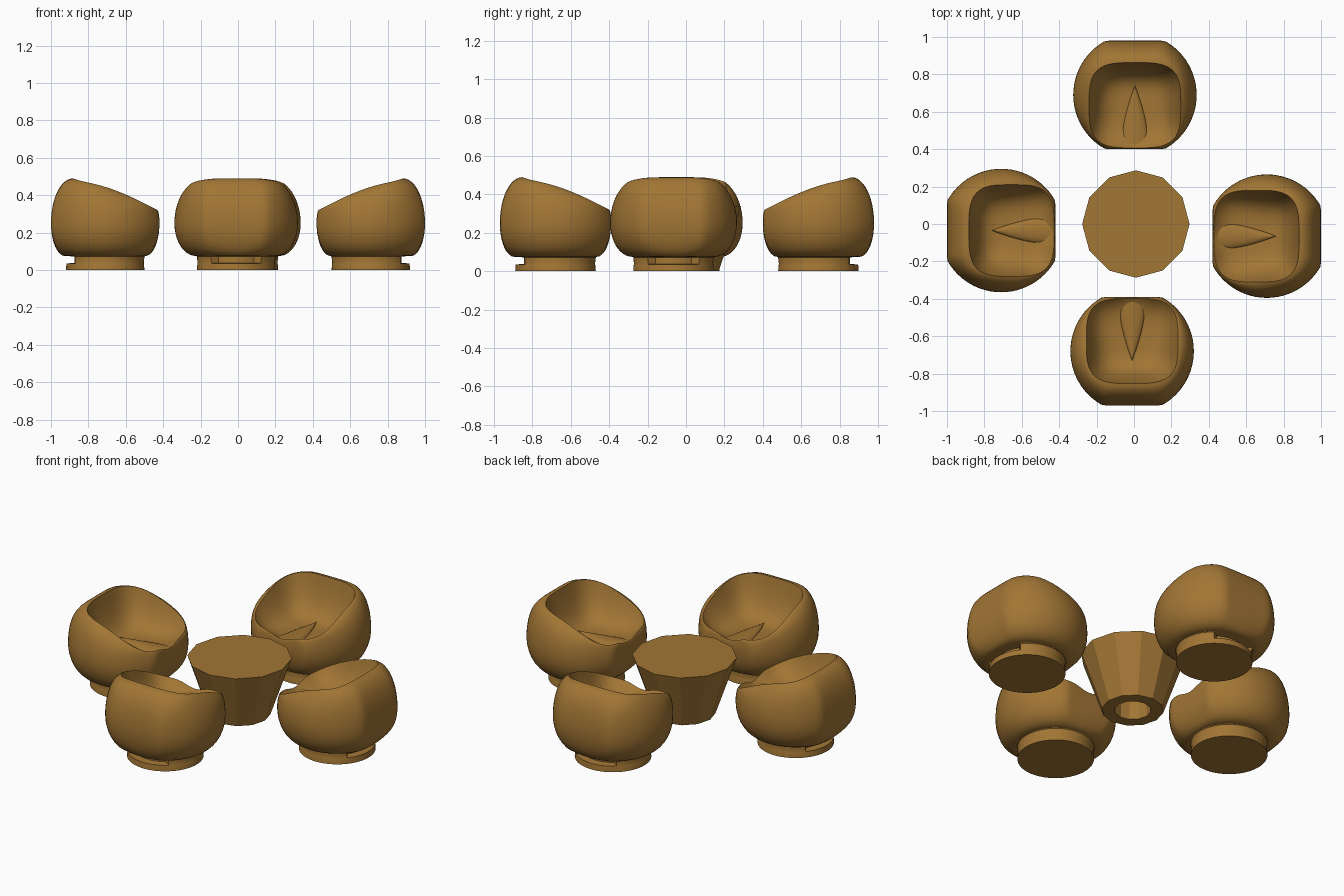
import bpy, bmesh
from math import sin, cos, pi, radians
from mathutils import Matrix

if "Cube" in bpy.data.objects:
    bpy.data.objects.remove(bpy.data.objects["Cube"])

wood = bpy.data.materials.new("warm_brown")
wood.use_nodes = True
COLOR = (0.36, 0.18, 0.035, 1)
wood.diffuse_color = COLOR
wood.node_tree.nodes["Principled BSDF"].inputs["Base Color"].default_value = COLOR


def loft(name, rings, smooth=40):
    """Skin a stack of equal closed rings and cap both ends."""
    bm = bmesh.new()
    rows = [[bm.verts.new(p) for p in ring] for ring in rings]
    n = len(rows[0])
    for low, high in zip(rows, rows[1:]):
        for i in range(n):
            j = (i + 1) % n
            bm.faces.new((low[i], low[j], high[j], high[i]))
    bm.faces.new(rows[0][::-1])
    bm.faces.new(rows[-1])
    bmesh.ops.recalc_face_normals(bm, faces=bm.faces)
    mesh = bpy.data.meshes.new(name)
    bm.to_mesh(mesh)
    bm.free()
    mesh.materials.append(wood)
    obj = bpy.data.objects.new(name, mesh)
    bpy.context.collection.objects.link(obj)
    if smooth:
        bpy.ops.object.select_all(action='DESELECT')
        obj.select_set(True)
        bpy.context.view_layer.objects.active = obj
        bpy.ops.object.shade_smooth_by_angle(angle=radians(smooth))
    return obj


def circle(r, z, n, x=0):
    return [(x + r * cos(2 * pi * i / n), r * sin(2 * pi * i / n), z) for i in range(n)]


# Chair outline curves, with the chair front towards -y
SEG = 72
ANGLES = [2 * pi * i / SEG for i in range(SEG)]
MID_Z, NECK_Z, SEAT_Z = 0.25, 0.075, 0.255


def equator(a):
    return 0.33 * cos(a), max(-0.29, min(0.29, 0.33 * sin(a)))


def rim(a):
    c, s = cos(a), sin(a)
    r = (abs(c) ** 3.5 + abs(s) ** 3.5) ** (-1 / 3.5)
    x, y = 0.245 * r * c, -0.055 + 0.228 * r * s
    u = max(0, (y + 0.29) / 0.46)
    z = 0.315 + 0.16 * sin(u * pi / 2 * 0.95) + 0.015 * min(u, 1) ** 12
    if y < -0.2 and abs(x) < 0.12:                      # scoop in the front lip
        z -= 0.025 * cos(x / 0.12 * pi / 2) ** 2
    return x, y, z


def shell_rings():
    rings = []
    # underside, from the neck out to the widest line
    for k in range(10):
        t = pi / 2 * (1 - k / 10)
        ring = []
        for a in ANGLES:
            ex, ey = equator(a)
            nx, ny = 0.215 * cos(a), 0.215 * sin(a)
            ring.append((nx + (ex - nx) * cos(t), ny + (ey - ny) * cos(t),
                         MID_Z - (MID_Z - NECK_Z) * sin(t)))
        rings.append(ring)
    # upper wall, curling in to the rim
    for k in range(13):
        t = pi / 2 * k / 12
        ring = []
        for a in ANGLES:
            ex, ey = equator(a)
            rx, ry, rz = rim(a)
            ring.append((rx + (ex - rx) * cos(t), ry + (ey - ry) * cos(t),
                         MID_Z + (rz - MID_Z) * sin(t)))
        rings.append(ring)
    # hollow seat
    for s in (0.97, 0.95, 0.92, 0.88, 0.82, 0.74, 0.64, 0.5, 0.35, 0.2, 0.08):
        ring = []
        for a in ANGLES:
            rx, ry, rz = rim(a)
            ring.append((rx * s, -0.055 + (ry + 0.055) * s,
                         SEAT_Z + (rz - SEAT_Z) * s ** 4.5))
        rings.append(ring)
    return rings


def base_rings():
    # round foot with a slot at the back
    rings = []
    for z, r, slot in ((0, 0.21, 0), (0.035, 0.207, 0), (0.038, 0.206, 1),
                       (0.072, 0.21, 1), (0.076, 0.215, 0), (0.09, 0.215, 0)):
        ring = []
        for a in ANGLES:
            q = 0.165 if slot and abs(a - pi / 2) < radians(38) else r
            ring.append((q * cos(a), q * sin(a), z))
        rings.append(ring)
    return rings


def ridge_rings():
    # pointed leaf ridge running back from the lip
    rings = []
    for k in range(13):
        t = k / 12
        w = 0.078 * (1 - 0.99 * t ** 1.6)
        y, z = -0.275 + 0.325 * t, 0.25 + 0.005 * t
        h = 0.032 * (1 - 0.6 * t)
        rings.append([(w * cos(pi * i / 10), y, z + h * sin(pi * i / 10)) for i in range(11)])
    return rings


# Four chairs facing the table
for side, x, y, turn in (("back", 0.005, 0.69, 0), ("right", -0.71, -0.035, 90),
                         ("front", -0.01, -0.68, 180), ("left", 0.71, -0.065, -90)):
    place = Matrix.Translation((x, y, 0)) @ Matrix.Rotation(radians(turn), 4, 'Z')
    for part, rings in (("shell", shell_rings()), ("base", base_rings()),
                        ("seat_ridge", ridge_rings())):
        loft(f"{side}_chair_{part}", rings).matrix_world = place

# Tapered twelve-sided table with a hollow underneath
loft("table", [circle(0.287, 0.34, 12, 0.01), circle(0.17, 0, 12, 0.01),
               circle(0.1, 0, 12, 0.01), circle(0.1, 0.15, 12, 0.01)], smooth=0)
